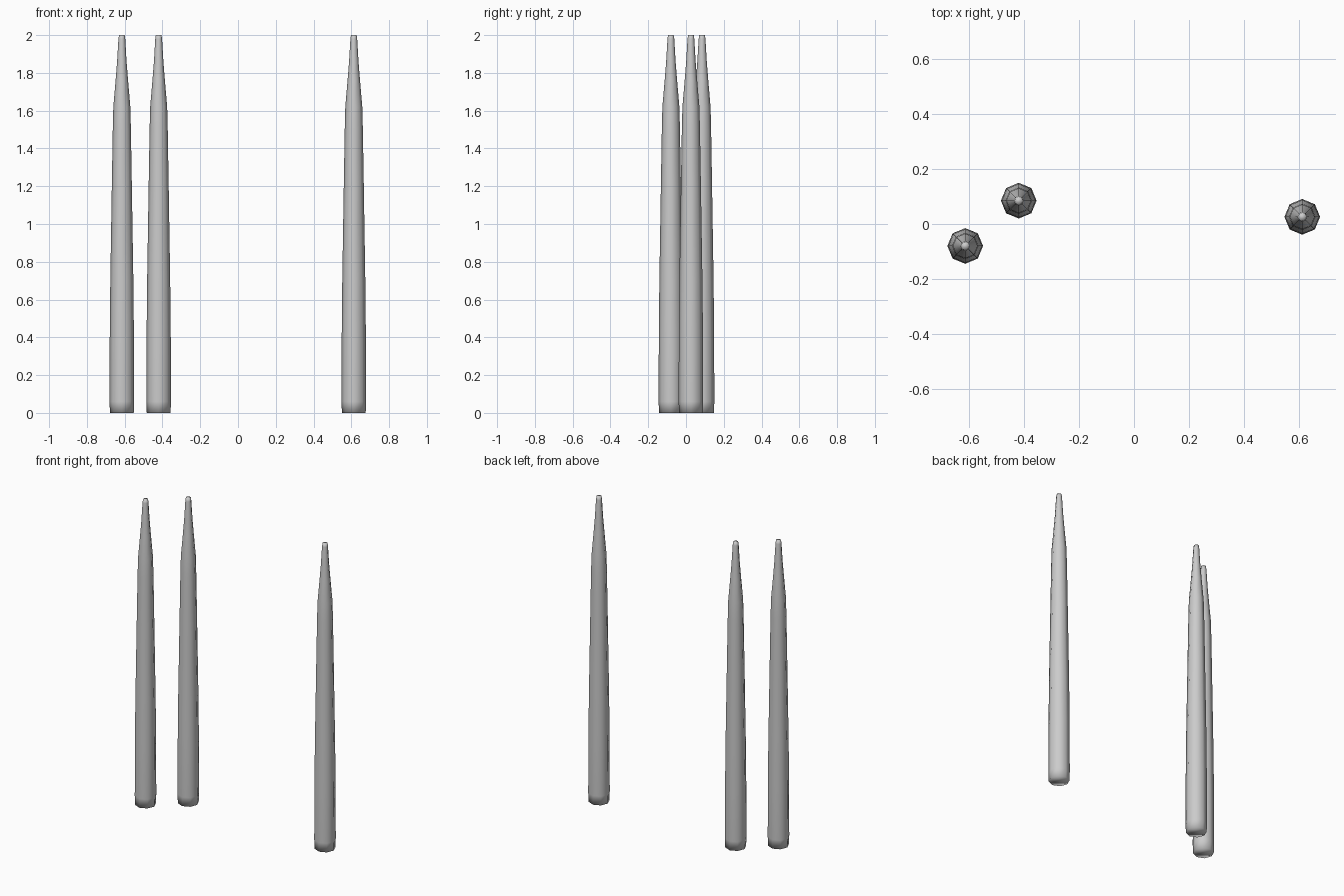
import bpy, bmesh, math

if "Cube" in bpy.data.objects:
    bpy.data.objects.remove(bpy.data.objects["Cube"])

# Plain grey wax
wax = bpy.data.materials.new("grey_wax")
wax.diffuse_color = (0.6, 0.6, 0.6, 1)
wax.use_nodes = True
wax.node_tree.nodes["Principled BSDF"].inputs["Base Color"].default_value = wax.diffuse_color

SIDES = 8
# Taper profile: radius, height
PROFILE = [(0.063, 0.0), (0.065, 0.06), (0.064, 0.4), (0.061, 0.7),
           (0.053, 1.2), (0.048, 1.5), (0.045, 1.62), (0.033, 1.76),
           (0.025, 1.86), (0.018, 1.98), (0.015, 2.0)]


def candle(name, x, y):
    """Tapered eight-sided candle with closed ends."""
    bm = bmesh.new()
    rings = []
    for r, z in PROFILE:
        rings.append([bm.verts.new((r * math.cos(i * math.tau / SIDES),
                                    r * math.sin(i * math.tau / SIDES), z))
                      for i in range(SIDES)])
    for low, high in zip(rings, rings[1:]):
        for i in range(SIDES):
            j = (i + 1) % SIDES
            bm.faces.new((low[i], low[j], high[j], high[i]))
    bm.faces.new(rings[0][::-1])
    bm.faces.new(rings[-1])
    for f in bm.faces:
        f.smooth = True
    mesh = bpy.data.meshes.new(name)
    bm.to_mesh(mesh)
    bm.free()
    mesh.materials.append(wax)
    obj = bpy.data.objects.new(name, mesh)
    obj.location = (x, y, 0)
    bpy.context.collection.objects.link(obj)


# Two candles on the left, one on the right
candle("front_left_candle", -0.615, -0.08)
candle("back_left_candle", -0.42, 0.085)
candle("right_candle", 0.613, 0.026)
